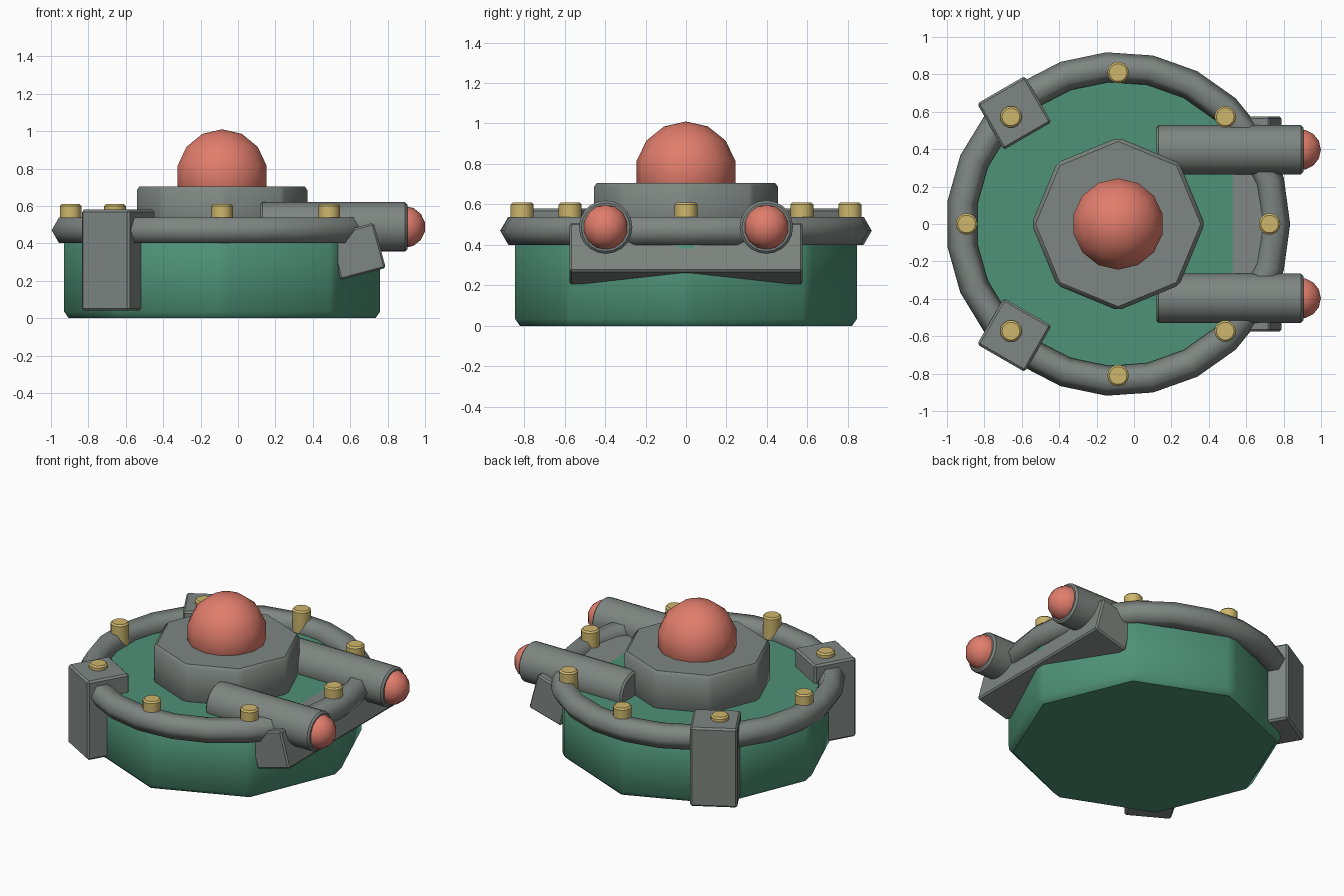
import bpy, bmesh, math
from mathutils import Matrix, Vector

cube = bpy.data.objects.get("Cube")
if cube:
    bpy.data.objects.remove(cube, do_unlink=True)

CX = -0.085  # axis of the round body


def material(name, rgb):
    m = bpy.data.materials.new(name)
    m.use_nodes = True
    m.diffuse_color = (*rgb, 1)
    m.node_tree.nodes["Principled BSDF"].inputs["Base Color"].default_value = (*rgb, 1)
    return m


GREEN = material("green paint", (0.076, 0.287, 0.188))
GRAY = material("gray metal", (0.209, 0.238, 0.223))
RED = material("red glass", (0.75, 0.205, 0.15))
GOLD = material("gold bolt", (0.61, 0.468, 0.15))


def finish(name, bm, mat, matrix, bevel=0, smooth=35):
    """Chamfer the hard edges, shade, place and colour one part."""
    if bevel:
        hard = [e for e in bm.edges if e.calc_face_angle(0) > math.radians(30)]
        bmesh.ops.bevel(bm, geom=hard, offset=bevel, segments=1,
                        affect='EDGES', clamp_overlap=True)
    bmesh.ops.recalc_face_normals(bm, faces=bm.faces)
    me = bpy.data.meshes.new(name)
    bm.to_mesh(me)
    bm.free()
    me.materials.append(mat)
    me.shade_smooth()
    me.set_sharp_from_angle(angle=math.radians(smooth))
    ob = bpy.data.objects.new(name, me)
    ob.matrix_world = matrix
    bpy.context.collection.objects.link(ob)
    return ob


def prism(name, mat, loc, radius, height, sides, bevel, rot=Matrix()):
    """Upright prism with its base at loc and a corner on +x."""
    bm = bmesh.new()
    ring = [bm.verts.new((radius * math.cos(2 * math.pi * i / sides),
                          radius * math.sin(2 * math.pi * i / sides), 0))
            for i in range(sides)]
    base = bm.faces.new(ring)
    top = bmesh.ops.extrude_face_region(bm, geom=[base])["geom"]
    bmesh.ops.translate(bm, vec=(0, 0, height),
                        verts=[v for v in top if isinstance(v, bmesh.types.BMVert)])
    bmesh.ops.recalc_face_normals(bm, faces=bm.faces)
    return finish(name, bm, mat, Matrix.Translation(loc) @ rot, bevel)


def box(name, mat, loc, size, rot, bevel):
    bm = bmesh.new()
    bmesh.ops.create_cube(bm, size=1)
    bmesh.ops.scale(bm, vec=size, verts=bm.verts)
    return finish(name, bm, mat, Matrix.Translation(loc) @ rot, bevel)


def ball(name, mat, loc, radius, turn=0, sides=14, rows=7):
    """Faceted sphere with a corner on the +x meridian."""
    bm = bmesh.new()
    rings = []
    for r in range(1, rows):
        lat = math.pi * (r / rows - 0.5)
        rings.append([bm.verts.new((
            radius * math.cos(lat) * math.cos(2 * math.pi * i / sides),
            radius * math.cos(lat) * math.sin(2 * math.pi * i / sides),
            radius * math.sin(lat))) for i in range(sides)])
    low, high = bm.verts.new((0, 0, -radius)), bm.verts.new((0, 0, radius))
    for i in range(sides):
        j = (i + 1) % sides
        bm.faces.new((low, rings[0][j], rings[0][i]))
        bm.faces.new((high, rings[-1][i], rings[-1][j]))
        for a, b in zip(rings, rings[1:]):
            bm.faces.new((a[i], a[j], b[j], b[i]))
    return finish(name, bm, mat,
                  Matrix.Translation(loc) @ Matrix.Rotation(turn, 4, 'Z'), smooth=60)


def torus(name, mat, loc, major, minor, sides, section):
    bm = bmesh.new()
    grid = []
    for i in range(sides):
        a = 2 * math.pi * i / sides
        row = []
        for k in range(section):
            b = 2 * math.pi * k / section
            r = major + minor * math.cos(b)
            row.append(bm.verts.new((r * math.cos(a), r * math.sin(a), minor * math.sin(b))))
        grid.append(row)
    for i in range(sides):
        a, b = grid[i], grid[(i + 1) % sides]
        for k in range(section):
            n = (k + 1) % section
            bm.faces.new((a[k], b[k], b[n], a[n]))
    return finish(name, bm, mat, Matrix.Translation(loc), smooth=100)


# Octagonal hull, turret and dome
prism("hull", GREEN, (CX, 0, 0), 0.858, 0.457, 8, 0.035)
prism("turret", GRAY, (CX, 0, 0.42), 0.463, 0.285, 8, 0.02)
ball("dome", RED, (CX, 0, 0.76), 0.25, math.pi / 2)

# Ring rail and its bolts
torus("rail", GRAY, (CX, 0, 0.47), 0.84, 0.08, 23, 6)
for i in range(8):
    a = math.pi * i / 4
    prism(f"bolt_{i + 1}", GOLD,
          (CX + 0.81 * math.cos(a), 0.81 * math.sin(a), 0.45), 0.058, 0.16, 14, 0.01)

# Tilted bumper
box("bumper", GRAY, (0.637, 0, 0.357), (0.25, 1.15, 0.25),
    Matrix.Rotation(math.radians(15), 4, 'Y').inverted(), 0.01)

# Mirrored posts, barrels and lenses
along_x = Matrix.Rotation(math.pi / 2, 4, 'Y')
for side, label in ((1, "left"), (-1, "right")):
    box(f"post_{label}", GRAY, (-0.64, side * 0.594, 0.31), (0.295, 0.285, 0.54),
        Matrix.Rotation(side * math.radians(30), 4, 'Z'), 0.012)
    prism(f"barrel_{label}", GRAY, (0.12, side * 0.397, 0.488), 0.132, 0.785, 20,
          0.012, along_x)
    ball(f"lens_{label}", RED, (0.89, side * 0.397, 0.488), 0.112)
